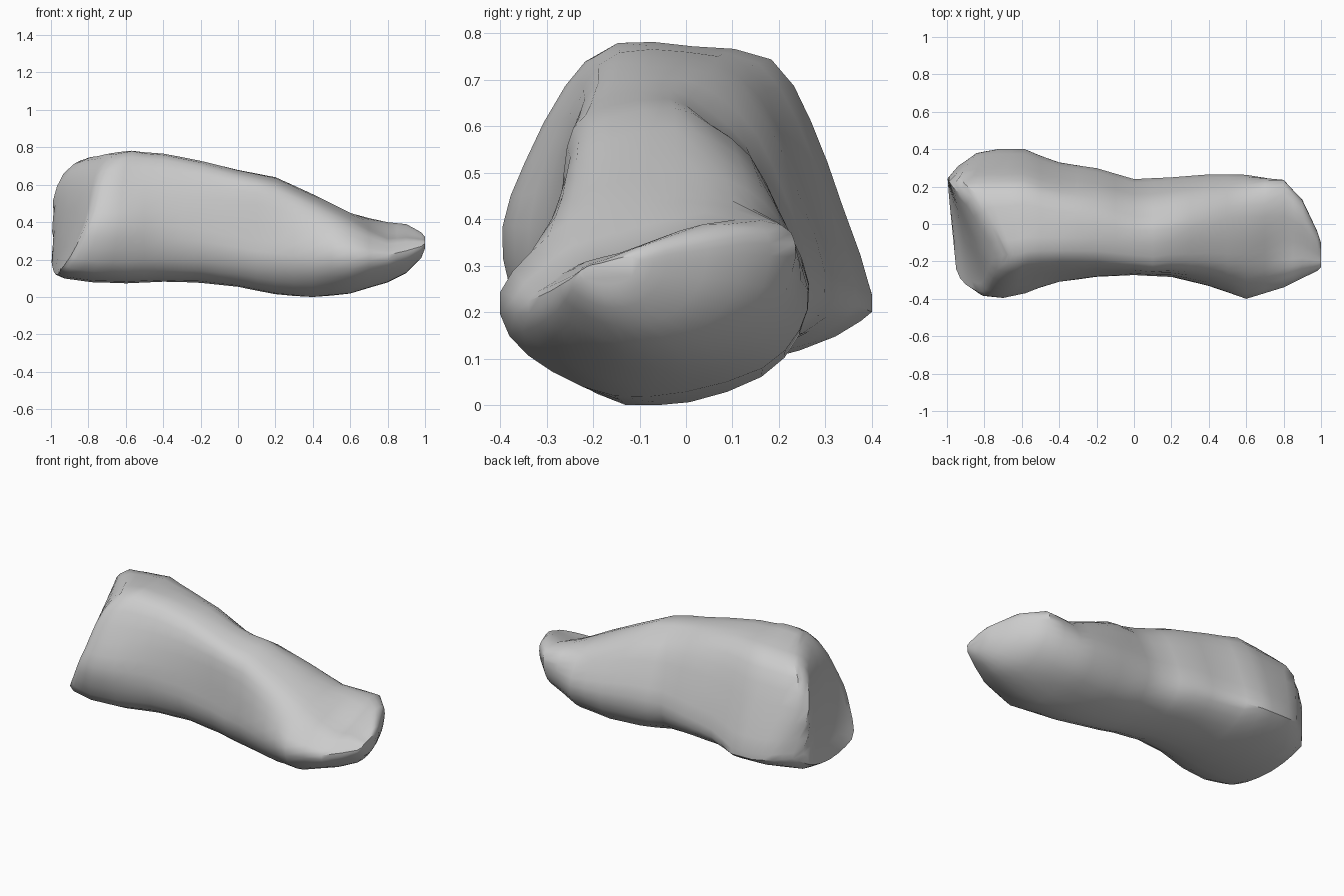
import bpy
import bmesh
import math
from mathutils import Vector, noise

if "Cube" in bpy.data.objects:
    bpy.data.objects.remove(bpy.data.objects["Cube"], do_unlink=True)

# Cross-section shapes inside a unit box (across, up), going over the top
BUTT = [(0, .44), (.06, .64), (.17, .88), (.29, 1), (.5, .99), (.72, .95), (.83, .76), (.92, .5),
        (1, .23), (.97, .15), (.8, .06), (.55, 0), (.28, .01), (.1, .08), (.02, .25)]
WAIST = [(0, .42), (.02, .74), (.06, .9), (.19, .97), (.46, 1), (.6, .93), (.77, .82), (.9, .61),
         (1, .39), (.96, .19), (.8, .06), (.52, 0), (.29, 0), (.1, .1), (0, .26)]
TOE = [(0, .52), (.1, .72), (.22, .87), (.36, .95), (.56, 1), (.75, .98), (.87, .88), (.95, .72),
       (1, .53), (.97, .33), (.85, .14), (.6, .02), (.37, 0), (.17, .12), (.03, .3)]
TIP = [(0, .45), (.08, .57), (.18, .69), (.35, .76), (.55, .88), (.78, 1), (.95, .96), (1, .84),
       (.99, .64), (.93, .4), (.8, .18), (.6, .02), (.37, 0), (.17, .12), (.03, .28)]

# Stations along the length: x, y min, y max, z min, z max
STATIONS = [
    (-1, -.36, .31, .12, .74), (-.95, -.385, .38, .1, .76), (-.8, -.395, .4, .08, .77),
    (-.6, -.37, .4, .075, .78), (-.4, -.31, .33, .085, .765), (-.2, -.28, .3, .08, .73),
    (0, -.27, .24, .06, .68), (.2, -.28, .25, .02, .64), (.4, -.33, .265, 0, .55),
    (.6, -.4, .265, .02, .45), (.8, -.34, .235, .08, .4), (.9, -.29, .13, .13, .39),
    (.98, -.25, -.04, .21, .345), (1, -.23, -.1, .26, .32)]
BEND = -.55  # where the slanted end starts to pull the rings


def clamp(value):
    return max(0.0, min(1.0, value))


def mix(a, b, t):
    return [p + (q - p) * t for p, q in zip(a, b)]


def blend(first, second, t):
    return [mix(a, b, t) for a, b in zip(first, second)]


def shape_at(x):
    """Blend the section shapes along the length."""
    if x < .1:
        return blend(BUTT, WAIST, clamp((x + .6) / .7))
    if x < .6:
        return blend(WAIST, TOE, (x - .1) / .5)
    return blend(TOE, TIP, clamp((x - .6) / .2))


def end_face(y, z):
    """Twisted, slanting surface of the thick end."""
    across = clamp((.25 - y) / .6)
    up = clamp((z - .15) / .6)
    return -1 + .06 * across + .25 * across * up ** .75 + .1 * up ** 8 + max(0, y - .24) * .85


def rounded(points):
    """Add one spline midpoint between each pair of points."""
    result = []
    count = len(points)
    for i, point in enumerate(points):
        a, c, d = points[i - 1], points[(i + 1) % count], points[(i + 2) % count]
        result.append(point)
        result.append([(9 * (p + q) - r - s) / 16 for p, q, r, s in zip(point, c, a, d)])
    return result


def ring_at(station):
    x, y0, y1, z0, z1 = station
    ring = []
    for u, v in rounded(shape_at(x)):
        y, z = y0 + u * (y1 - y0), max(0, z0 + v * (z1 - z0))
        pull = (x - BEND) / (-1 - BEND)
        px = BEND + pull * (end_face(y, z) - BEND) if pull > 0 else x
        ring.append(Vector((px, y, z)))
    return ring


def weather(point, centre):
    """Slight hollows, pushed in only so the outline keeps its size."""
    lump = noise.noise(point * 5) * .5 + noise.noise(point * 12) * .3
    return point + (centre - point) * max(0, lump) * .02


bm = bmesh.new()


def add_ring(points, rough=True):
    centre = sum(points, Vector()) / len(points)
    return [bm.verts.new(weather(p, centre) if rough else p) for p in points]


def bridge(a, b):
    for i in range(len(a)):
        j = (i + 1) % len(a)
        bm.faces.new((a[i], a[j], b[j], b[i]))


# Lengthwise rings, with one extra between each pair of stations
rings = []
for here, following in zip(STATIONS, STATIONS[1:]):
    rings.append(ring_at(here))
    rings.append(ring_at(mix(here, following, .5)))
rings.append(ring_at(STATIONS[-1]))
loops = [add_ring(r) for r in rings]
for a, b in zip(loops, loops[1:]):
    bridge(a, b)

# Slanted face closing the thick end
rim = [v.co.copy() for v in loops[0]]
middle = sum(rim, Vector()) / len(rim)
outer = loops[0]
for scale in (.87, .7, .5, .25):
    inner_points = []
    for p in rim:
        q = middle + (p - middle) * scale
        q.x = end_face(q.y, q.z)
        inner_points.append(q)
    inner = add_ring(inner_points, rough=False)
    bridge(inner, outer)
    outer = inner
bm.faces.new(outer)

# Thin tip
bm.faces.new(loops[-1])

bmesh.ops.recalc_face_normals(bm, faces=bm.faces)
mesh = bpy.data.meshes.new("stone_body")
bm.to_mesh(mesh)
bm.free()

stone = bpy.data.objects.new("stone_body", mesh)
bpy.context.collection.objects.link(stone)

# Plain grey stone
grey = bpy.data.materials.new("stone_grey")
grey.use_nodes = True
colour = (.6, .6, .6, 1)
grey.diffuse_color = colour
grey.node_tree.nodes["Principled BSDF"].inputs["Base Color"].default_value = colour
mesh.materials.append(grey)

bpy.ops.object.select_all(action="DESELECT")
stone.select_set(True)
bpy.context.view_layer.objects.active = stone
bpy.ops.object.shade_smooth_by_angle(angle=math.radians(40))
